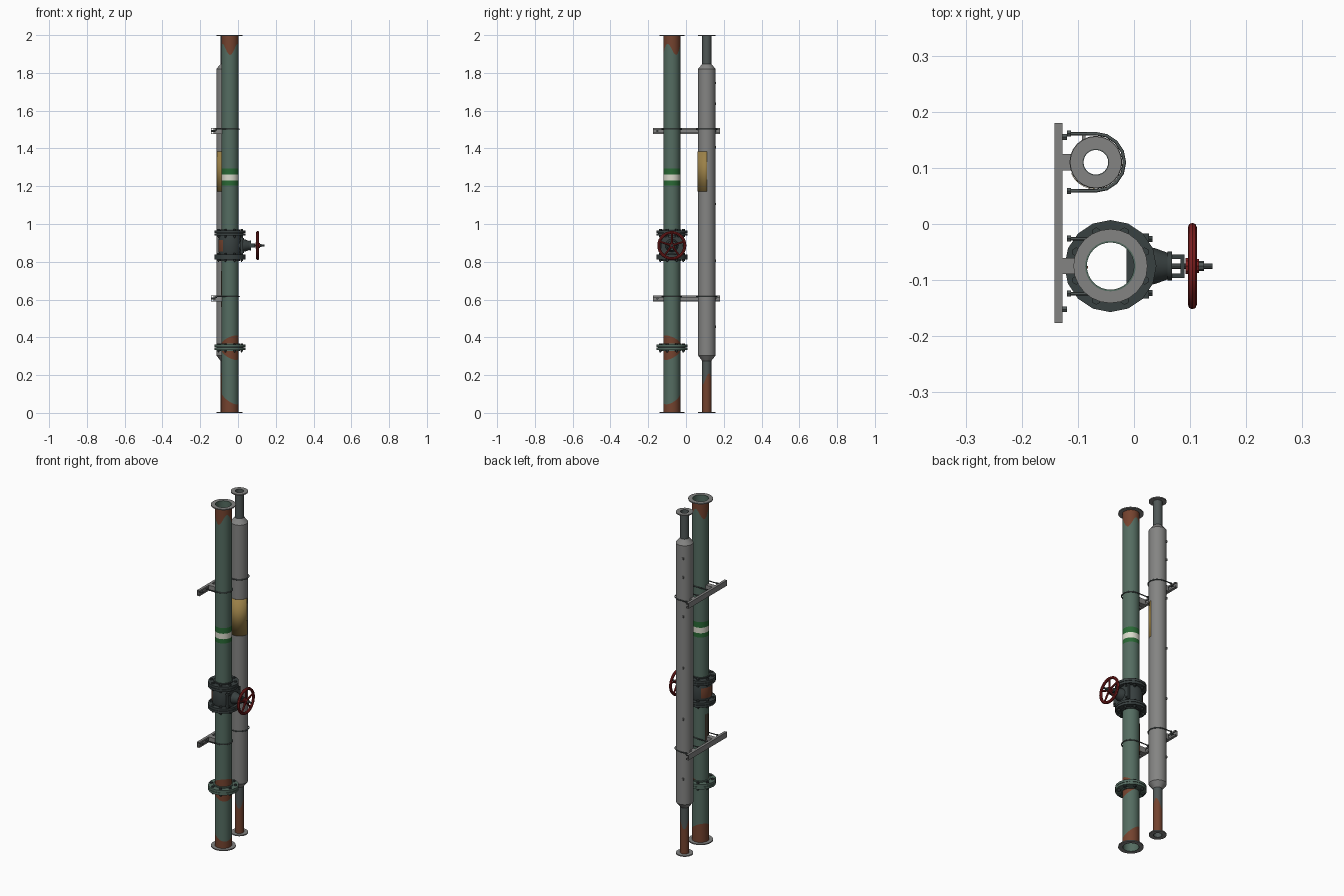
import bpy, bmesh
from math import cos, sin, pi, radians
from mathutils import Vector

if "Cube" in bpy.data.objects:
    bpy.data.objects.remove(bpy.data.objects["Cube"])


def material(name, *rgb):
    m = bpy.data.materials.new(name)
    m.use_nodes = True
    m.diffuse_color = (*rgb, 1)
    m.node_tree.nodes["Principled BSDF"].inputs["Base Color"].default_value = (*rgb, 1)
    return m


PAINT = material("pipe_green", 0.089, 0.15, 0.119)
GREY = material("cladding_grey", 0.23, 0.23, 0.225)
IRON = material("dark_iron", 0.04, 0.052, 0.052)
STEEL = material("pipe_steel", 0.08, 0.096, 0.094)
RUST = material("rust_brown", 0.175, 0.056, 0.028)
LABEL = material("label_yellow", 0.33, 0.22, 0.065)
RED = material("wheel_red", 0.22, 0.014, 0.014)
BAND = material("band_green", 0.022, 0.14, 0.035)
WHITE = material("band_white", 0.7, 0.7, 0.6)

MX, MY = -0.042, -0.075     # main pipe axis
SX, SY = -0.068, 0.11       # clad pipe axis
VZ = 0.886                  # valve centre height
MAIN, SECOND = Vector((MX, MY, 0)), Vector((SX, SY, 0))


def smooth(ob):
    bpy.ops.object.select_all(action="DESELECT")
    ob.select_set(True)
    bpy.context.view_layer.objects.active = ob
    bpy.ops.object.shade_smooth_by_angle(angle=radians(35))


def finish(name, bm, mats):
    bmesh.ops.recalc_face_normals(bm, faces=bm.faces)
    me = bpy.data.meshes.new(name)
    bm.to_mesh(me)
    bm.free()
    for m in mats:
        me.materials.append(m)
    ob = bpy.data.objects.new(name, me)
    bpy.context.collection.objects.link(ob)
    smooth(ob)
    return ob


def lathe(name, centre, profile, sides=24):
    """Closed turned shape; rows are (radius, z, material above, wave, phase, freq)."""
    bm, rings, mats = bmesh.new(), [], []
    for r, z, mat, *wave in profile:
        amp, phase, freq = wave or (0, 0, 1)
        if mat not in mats:
            mats.append(mat)
        ring = []
        for i in range(sides):
            a = 2 * pi * i / sides
            dz = amp * cos(freq * (a - radians(phase)))
            ring.append(bm.verts.new(centre + Vector((r * cos(a), r * sin(a), z + dz))))
        rings.append(ring)
    for k, ring in enumerate(rings):
        nxt = rings[(k + 1) % len(rings)]
        for i in range(sides):
            j = (i + 1) % sides
            f = bm.faces.new((ring[i], ring[j], nxt[j], nxt[i]))
            f.material_index = mats.index(profile[k][2])
    return finish(name, bm, mats)


def ring(name, centre, r_in, r_out, z0, z1, mat, sides=20):
    return lathe(name, centre, [(r_in, z0, mat), (r_out, z0, mat),
                                (r_out, z1, mat), (r_in, z1, mat)], sides)


def rods(name, items, mat, sides=12):
    """Cylinders or cones from p to q, joined in one object."""
    bm = bmesh.new()
    for p, q, r1, r2 in items:
        p, q = Vector(p), Vector(q)
        d = q - p
        mx = d.to_track_quat("Z", "Y").to_matrix().to_4x4()
        mx.translation = (p + q) / 2
        bmesh.ops.create_cone(bm, cap_ends=True, segments=sides, radius1=r1,
                              radius2=r2, depth=d.length, matrix=mx)
    return finish(name, bm, [mat])


def boxes(name, items, mat):
    """Boxes given by their low and high corners, joined in one object."""
    bm = bmesh.new()
    for lo, hi in items:
        lo, hi = Vector(lo), Vector(hi)
        verts = bmesh.ops.create_cube(bm, size=1)["verts"]
        for v in verts:
            v.co = (lo + hi) / 2 + v.co * (hi - lo)
    return finish(name, bm, [mat])


# Main pipe with rust patches and marker bands
R = 0.045
lathe("main_pipe", MAIN, [
    (R, 0, RUST), (R, 0.08, PAINT, 0.035, 140, 1), (R, 0.31, RUST, -0.03, 315, 1),
    (R, 0.385, PAINT, 0.025, 315, 1), (R, 1.205, BAND), (R, 1.23, WHITE),
    (R, 1.262, BAND), (R, 1.295, PAINT), (R, 1.925, RUST, -0.03, 270, 3),
    (R, 2, PAINT), (0.042, 2, PAINT), (0.042, 0, PAINT)], 32)
boxes("rust_streaks", [((MX - 0.047, MY + y, 0.56), (MX - 0.04, MY + y + 0.004, 0.75))
                       for y in (-0.004, 0.012)], RUST)

# Clad pipe: bare ends and tapered cladding
S = 0.024
lathe("inner_pipe", SECOND, [
    (S, 0, RUST), (S, 0.18, STEEL, 0.03, 30, 2), (S, 2, STEEL),
    (0.022, 2, STEEL), (0.022, 0, STEEL)])
lathe("cladding", SECOND, [
    (S, 0.275, GREY), (0.047, 0.305, GREY), (0.047, 1.82, GREY), (S, 1.848, GREY)])
boxes("cladding_clips", [((SX - 0.025, SY + 0.038, z), (SX - 0.018, SY + 0.049, z + 0.012))
                         for z in (0.45, 0.8, 1.1, 1.4, 1.63, 1.74)], GREY)

# Thin wrapped label on the cladding
bm = bmesh.new()
pairs = []
for i in range(13):
    a = radians(205 + 157 * i / 12)
    pairs.append([bm.verts.new((SX + 0.0485 * cos(a), SY + 0.0485 * sin(a), z))
                  for z in (1.172, 1.385)])
for (a, b), (c, d) in zip(pairs, pairs[1:]):
    bm.faces.new((a, c, d, b))
label = finish("label", bm, [LABEL])
label.modifiers.new("thickness", "SOLIDIFY").thickness = 0.001

# Pipe end collars
for end, z in (("bottom", 0), ("top", 1.994)):
    ring("main_collar_" + end, MAIN, 0.0425, 0.066, z, z + 0.006, GREY, 24)
    ring("second_collar_" + end, SECOND, 0.0225, 0.046, z, z + 0.006, GREY, 24)

# Bolted flange pairs
for name, z, mat in (("pipe_flange", 0.347, PAINT), ("valve_flange_low", 0.825, IRON),
                     ("valve_flange_high", 0.952, IRON)):
    ring(name + "_lower", MAIN, 0.043, 0.082, z - 0.014, z - 0.001, mat, 16)
    ring(name + "_upper", MAIN, 0.043, 0.082, z + 0.001, z + 0.014, mat, 16)
    ring(name + "_gasket", MAIN, 0.043, 0.072, z - 0.001, z + 0.001, IRON, 16)
    ring(name + "_neck", MAIN, 0.043, 0.052, z - 0.02, z + 0.02, mat, 24)
    bolts = []
    for i in range(8):
        a = 2 * pi * (i + 0.5) / 8
        p = MAIN + Vector((0.066 * cos(a), 0.066 * sin(a), z))
        up = Vector((0, 0, 1))
        bolts += [(p - up * 0.027, p + up * 0.02, 0.004, 0.004),
                  (p - up * 0.022, p - up * 0.014, 0.008, 0.008),
                  (p + up * 0.014, p + up * 0.021, 0.008, 0.008)]
    rods(name + "_bolts", bolts, IRON, 6)

# Valve body, with a worn patch on its rear side
body = lathe("valve_body", MAIN, [
    (0.043, 0.835, IRON), (0.056, 0.835, IRON), (0.062, 0.855, IRON),
    (0.062, 0.915, IRON), (0.056, 0.942, IRON), (0.043, 0.942, IRON)], 20)
body.data.materials.append(RUST)
for f in body.data.polygons:
    if f.normal.x < -0.5 and abs(f.center.z - VZ) < 0.01:
        f.material_index = 1
boxes("valve_gate", [((-0.013, MY - 0.036, VZ - 0.012), (0.018, MY + 0.036, VZ + 0.012))], IRON)


def on_axis(x, y=0, z=0):
    return Vector((x, MY + y, VZ + z))


# Bonnet, yoke and stem
boxes("bonnet_plate", [(on_axis(0.014, -0.058, -0.045), on_axis(0.027, 0.058, 0.045))], IRON)
rods("bonnet_bolts", [(on_axis(0.01, y, z), on_axis(0.033, y, z), 0.006, 0.006)
                      for y in (-0.048, 0.048) for z in (-0.034, 0.034)], IRON, 6)
rods("bonnet", [(on_axis(0.0), on_axis(0.04), 0.042, 0.031),
                (on_axis(0.04), on_axis(0.062), 0.031, 0.023),
                (on_axis(0.06), on_axis(0.068), 0.026, 0.026)], IRON, 16)
boxes("yoke", [(on_axis(0.066, s * 0.017 - 0.004, -0.01), on_axis(0.088, s * 0.017 + 0.004, 0.01))
               for s in (-1, 1)] +
      [(on_axis(0.083, -0.021, -0.01), on_axis(0.09, 0.021, 0.01))], IRON)
rods("stem", [(on_axis(0.06), on_axis(0.14), 0.005, 0.005),
              (on_axis(0.115), on_axis(0.125), 0.009, 0.009)], STEEL, 8)

# Handwheel
bpy.ops.mesh.primitive_torus_add(major_radius=0.069, minor_radius=0.008, major_segments=28,
                                 minor_segments=8, location=on_axis(0.104),
                                 rotation=(0, pi / 2, 0))
rim = bpy.context.object
rim.name = "handwheel_rim"
rim.data.materials.append(RED)
smooth(rim)
spokes = [(on_axis(0.092), on_axis(0.116), 0.015, 0.013)]
for i in range(5):
    a = 2 * pi * i / 5 + pi / 2
    spokes.append((on_axis(0.104), on_axis(0.104, 0.067 * cos(a), 0.067 * sin(a)), 0.006, 0.005))
rods("handwheel_spokes", spokes, RED, 10)


def u_bolt(name, cx, cy, r, z):
    pts = [(-0.118, cy + r)]
    pts += [(cx + r * cos(a), cy + r * sin(a)) for a in [pi / 2 - pi * i / 8 for i in range(9)]]
    pts.append((-0.118, cy - r))
    cu = bpy.data.curves.new(name, "CURVE")
    cu.dimensions = "3D"
    cu.bevel_depth, cu.bevel_resolution, cu.use_fill_caps = 0.003, 1, True
    sp = cu.splines.new("POLY")
    sp.points.add(len(pts) - 1)
    for p, (x, y) in zip(sp.points, pts):
        p.co = (x, y, z, 1)
    cu.materials.append(STEEL)
    ob = bpy.data.objects.new(name, cu)
    bpy.context.collection.objects.link(ob)
    rods(name + "_nuts", [((-0.119, cy + s * r, z), (-0.112, cy + s * r, z), 0.006, 0.006)
                          for s in (-1, 1)], STEEL, 6)


# Wall rails: channel sections with saddles, bolts and U-bolts
for name, z in (("upper", 1.492), ("lower", 0.605)):
    lo, hi, y0, y1 = z - 0.016, z + 0.016, -0.176, 0.18
    boxes(name + "_rail", [((-0.142, y0, lo), (-0.139, y1, hi)),
                           ((-0.142, y0, lo), (-0.127, y1, lo + 0.003)),
                           ((-0.142, y0, hi - 0.003), (-0.127, y1, hi)),
                           ((-0.13, y0, lo), (-0.127, y1, lo + 0.009)),
                           ((-0.13, y0, hi - 0.009), (-0.127, y1, hi))], GREY)
    boxes(name + "_saddles", [((-0.129, SY - 0.015, lo), (-0.112, SY + 0.015, hi)),
                              ((-0.129, MY - 0.014, lo), (MX - 0.042, MY + 0.014, hi))], GREY)
    rods(name + "_rail_bolts", [((-0.14, y, z), (-0.119, y, z), 0.006, 0.006)
                                for y in (-0.152, 0.155)], STEEL, 6)
    u_bolt(name + "_main_clamp", MX, MY, 0.049, z + 0.01)
    u_bolt(name + "_second_clamp", SX, SY, 0.051, z + 0.01)
